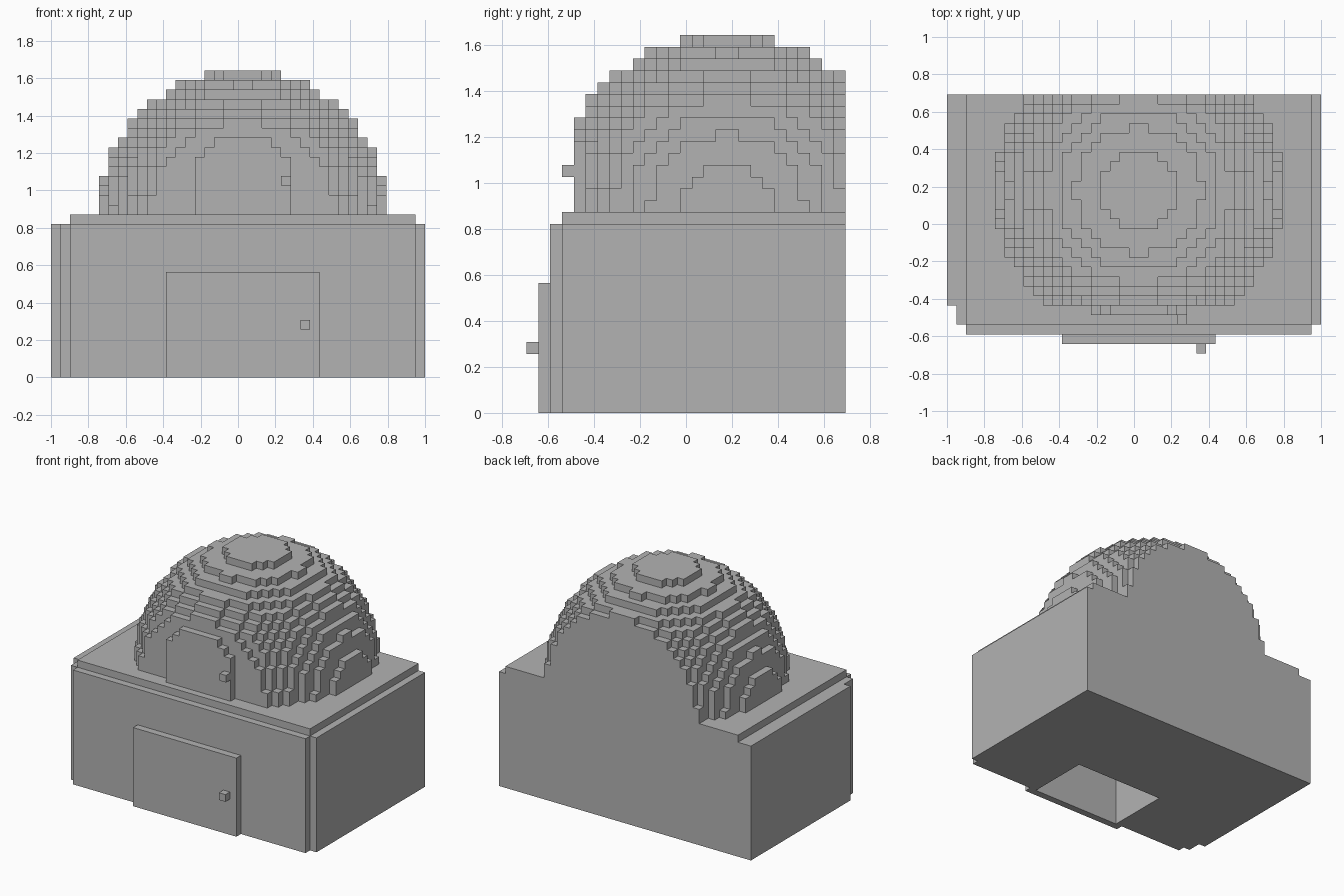
import bpy, bmesh
from mathutils import Vector

default = bpy.data.objects.get("Cube")
if default:
    bpy.data.objects.remove(default, do_unlink=True)

# Everything snaps to a block grid: 39 wide, 27 deep, 32 high
UNIT = 2 / 39
ORIGIN = Vector((-1, -27 / 39, 0))
RADIUS, CX, CY, BASE = 15, 20, 17, 17
FRONT, BACK = 5, 27

grey = bpy.data.materials.new("grey stone")
grey.use_nodes = True
grey.diffuse_color = (0.45, 0.45, 0.45, 1)
grey.node_tree.nodes["Principled BSDF"].inputs["Base Color"].default_value = grey.diffuse_color


def prism(bm, outline, axis, low, high):
    """Extrude a flat outline along the z or y axis, in block units."""
    def place(p, d):
        v = (p[0], p[1], d) if axis == "z" else (p[0], d, p[1])
        return bm.verts.new(ORIGIN + Vector(v) * UNIT)
    a = [place(p, low) for p in outline]
    b = [place(p, high) for p in outline]
    bm.faces.new(a)
    bm.faces.new(b)
    for n in range(len(a)):
        m = (n + 1) % len(a)
        bm.faces.new((a[n], a[m], b[m], b[n]))


def finish(name, bm):
    bmesh.ops.recalc_face_normals(bm, faces=bm.faces[:])
    mesh = bpy.data.meshes.new(name)
    bm.to_mesh(mesh)
    bm.free()
    mesh.materials.append(grey)
    obj = bpy.data.objects.new(name, mesh)
    bpy.context.collection.objects.link(obj)
    return obj


def part(name, outline, axis, low, high):
    bm = bmesh.new()
    prism(bm, outline, axis, low, high)
    return finish(name, bm)


def rect(x0, y0, x1, y1):
    return [(x0, y0), (x1, y0), (x1, y1), (x0, y1)]


def stepped(rows):
    """Symmetric staircase outline from (half width, start, end) rows."""
    left, right = [], []
    last = None
    for half, start, end in rows:
        if half != last:
            for side, sign in ((left, -1), (right, 1)):
                if last is not None:
                    side.append((CX + sign * last, start))
                side.append((CX + sign * half, start))
        last = half
    for side, sign in ((left, -1), (right, 1)):
        side.append((CX + sign * last, rows[-1][2]))
    return right + left[::-1]


def half_width(j, k):
    """Blocks from the dome centre line to its skin in one row."""
    rest = RADIUS ** 2 - (j + 0.5 - CY) ** 2 - (k + 0.5 - BASE) ** 2
    return sum((n + 0.5) ** 2 <= rest for n in range(RADIUS))


# House body with notched front corners
walls = part("house_walls", [(0, 27), (0, 5), (1, 5), (1, 3), (2, 3), (2, 2),
                             (38, 2), (38, 3), (39, 3), (39, 27)], "z", 0, 16)

# Entrance recess behind the door, open underneath
cutter = part("recess_cutter", rect(13, 1, 27, 11), "z", -1, 10)
cutter.hide_render = True
cut = walls.modifiers.new("recess", "BOOLEAN")
cut.operation = "DIFFERENCE"
cut.solver = "EXACT"
cut.object = cutter
bpy.context.view_layer.objects.active = walls
bpy.ops.object.modifier_apply(modifier=cut.name)
bpy.data.objects.remove(cutter, do_unlink=True)

# Flat roof slab
part("roof_slab", rect(2, 3, 38, BACK), "z", 16, BASE)

# Lower door and its knob
part("lower_door", rect(12, 0, 28, 11), "y", 1, 2)
part("lower_door_knob", rect(26, 5, 27, 6), "y", 0, 1)

# Blocky dome, one stepped layer at a time, cut flat at front and back
dome = bmesh.new()
for k in range(BASE, BASE + RADIUS):
    rows = [(half_width(j, k), j, j + 1) for j in range(FRONT, BACK)]
    prism(dome, stepped([r for r in rows if r[0]]), "z", k, k + 1)
finish("dome", dome)

# Upper door with stepped top corners, and its knob
part("upper_door", stepped([(5, BASE, 23), (4, 23, 24), (3, 24, 25)]), "y", 4, FRONT)
part("upper_door_knob", rect(24, 20, 25, 21), "y", 3, 4)
